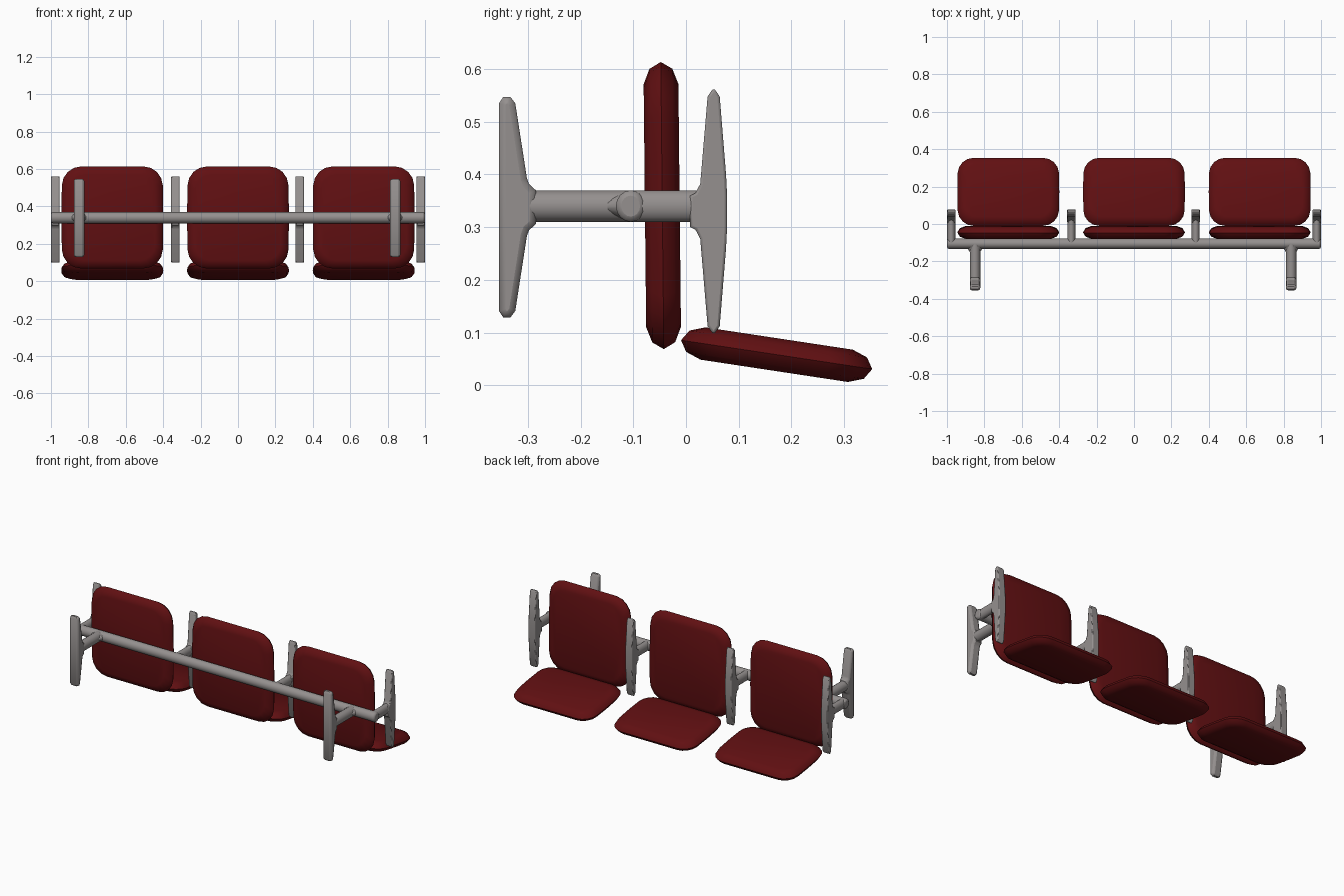
import bpy, bmesh, math
from mathutils import Matrix, Vector

if "Cube" in bpy.data.objects:
    bpy.data.objects.remove(bpy.data.objects["Cube"])


def material(name, rgb):
    m = bpy.data.materials.new(name)
    m.use_nodes = True
    m.diffuse_color = (*rgb, 1)
    m.node_tree.nodes["Principled BSDF"].inputs["Base Color"].default_value = (*rgb, 1)
    return m


RED = material("dark red upholstery", (0.12, 0.005, 0.006))
GREY = material("grey metal", (0.30, 0.28, 0.275))


def finish(bm, name, mat, matrix=Matrix(), bevel=0, angle=45):
    bmesh.ops.recalc_face_normals(bm, faces=bm.faces)
    bm.transform(matrix)
    me = bpy.data.meshes.new(name)
    bm.to_mesh(me)
    bm.free()
    me.materials.append(mat)
    ob = bpy.data.objects.new(name, me)
    bpy.context.collection.objects.link(ob)
    bpy.ops.object.select_all(action="DESELECT")
    ob.select_set(True)
    bpy.context.view_layer.objects.active = ob
    if bevel:
        mod = ob.modifiers.new("soft rim", "BEVEL")
        mod.width, mod.segments = bevel, 2
        mod.limit_method, mod.angle_limit = "ANGLE", math.radians(70)
    bpy.ops.object.shade_smooth_by_angle(angle=math.radians(angle))
    return ob


def outline(w, h, r, inset, bulge):
    """Rounded rectangle, sides bowed slightly outward."""
    pts = []
    hw, hh, r = w / 2 - inset, h / 2 - inset, r - inset * 0.4
    for k, (sx, sy) in enumerate([(1, 1), (-1, 1), (-1, -1), (1, -1)]):
        for i in range(5):
            a = (k + i / 4) * math.pi / 2
            pts.append(Vector((sx * (hw - r) + r * math.cos(a),
                               sy * (hh - r) + r * math.sin(a))))
        # mid point of the following side
        pts.append(Vector((0, sy * hh)) if k % 2 == 0 else Vector((sx * hw, 0)))
    for p in pts:
        p.x *= 1 - bulge * (p.y / hh) ** 2
    return pts


def cushion(name, w, h, half, r, matrix):
    """Pad lying in local xy, with rounded edges."""
    bm = bmesh.new()
    rings = []
    for t, inset in [(-1, .042), (-.66, .013), (0, 0), (.66, .013), (1, .042)]:
        rings.append([bm.verts.new((p.x, p.y, t * half))
                      for p in outline(w, h, r, inset, 0.025)])
    n = len(rings[0])
    for a, b in zip(rings, rings[1:]):
        for i in range(n):
            j = (i + 1) % n
            bm.faces.new((a[i], a[j], b[j], b[i]))
    bm.faces.new(rings[0][::-1])
    bm.faces.new(rings[-1])
    return finish(bm, name, RED, matrix, angle=50)


def upright(name, x, width, zmid, half_profile):
    """Tapered post: (y, dz) profile mirrored in height, extruded across x."""
    bm = bmesh.new()
    pts = half_profile + [(y, -z) for y, z in reversed(half_profile)]
    face = bm.faces.new([bm.verts.new((x - width / 2, y, zmid + z)) for y, z in pts])
    ext = bmesh.ops.extrude_face_region(bm, geom=[face])["geom"]
    bmesh.ops.translate(bm, vec=(width, 0, 0),
                        verts=[v for v in ext if isinstance(v, bmesh.types.BMVert)])
    return finish(bm, name, GREY, bevel=0.012)


def tube(name, start, end, r_side, r_up, bevel=0):
    a, b = Vector(start), Vector(end)
    bm = bmesh.new()
    bmesh.ops.create_cone(bm, cap_ends=True, segments=16, radius1=1, radius2=1,
                          depth=(b - a).length)
    d = (b - a).normalized()
    side = d.cross(Vector((0, 0, 1)))
    m = Matrix((side * r_side, Vector((0, 0, r_up)), d)).transposed().to_4x4()
    return finish(bm, name, GREY, Matrix.Translation((a + b) / 2) @ m, bevel)


# Seats and backs
for label, x in (("right", -.672), ("middle", 0), ("left", .672)):
    cushion(label + "_back", .545, .545, .033, .1,
            Matrix.Translation((x, -.045, .341)) @ Matrix.Rotation(math.radians(90.6), 4, "X"))
    cushion(label + "_seat", .545, .367, .031, .08,
            Matrix.Translation((x, .172, .058)) @ Matrix.Rotation(math.radians(-8.6), 4, "X"))

# Long support bar
BAR_Y, BAR_Z = -.105, .34
tube("support_bar", (-1, BAR_Y, BAR_Z), (1, BAR_Y, BAR_Z), .028, .03, .01)

# Armrests with stems reaching back to the bar
arm = [(.008, .03), (.018, .035), (.027, .052), (.041, .218), (.050, .231),
       (.055, .231), (.064, .218), (.076, .07), (.078, .03)]
for i, x in enumerate((-.977, -.335, .33, .977)):
    upright(f"armrest_{i + 1}", x, .045, .33, arm)
    tube(f"armrest_stem_{i + 1}", (x, BAR_Y, BAR_Z), (x, .05, BAR_Z), .0215, .03)

# Mounting posts with stems and flared joints at the bar
post = [(-.355, .197), (-.347, .209), (-.333, .209), (-.324, .197),
        (-.302, .055), (-.298, .044), (-.285, .032)]
for label, x in (("right", -.85), ("left", .84)):
    upright(label + "_post", x, .056, .338, post)
    tube(label + "_post_stem", (x, -.33, BAR_Z), (x, BAR_Y, BAR_Z), .028, .03)
    bm = bmesh.new()
    bmesh.ops.create_cone(bm, cap_ends=True, segments=16, radius1=.05, radius2=.028, depth=.035)
    finish(bm, label + "_post_flare", GREY,
           Matrix.Translation((x, -.132, BAR_Z)) @ Matrix.Diagonal((1, 1, .58, 1))
           @ Matrix.Rotation(math.pi / 2, 4, "X"))
